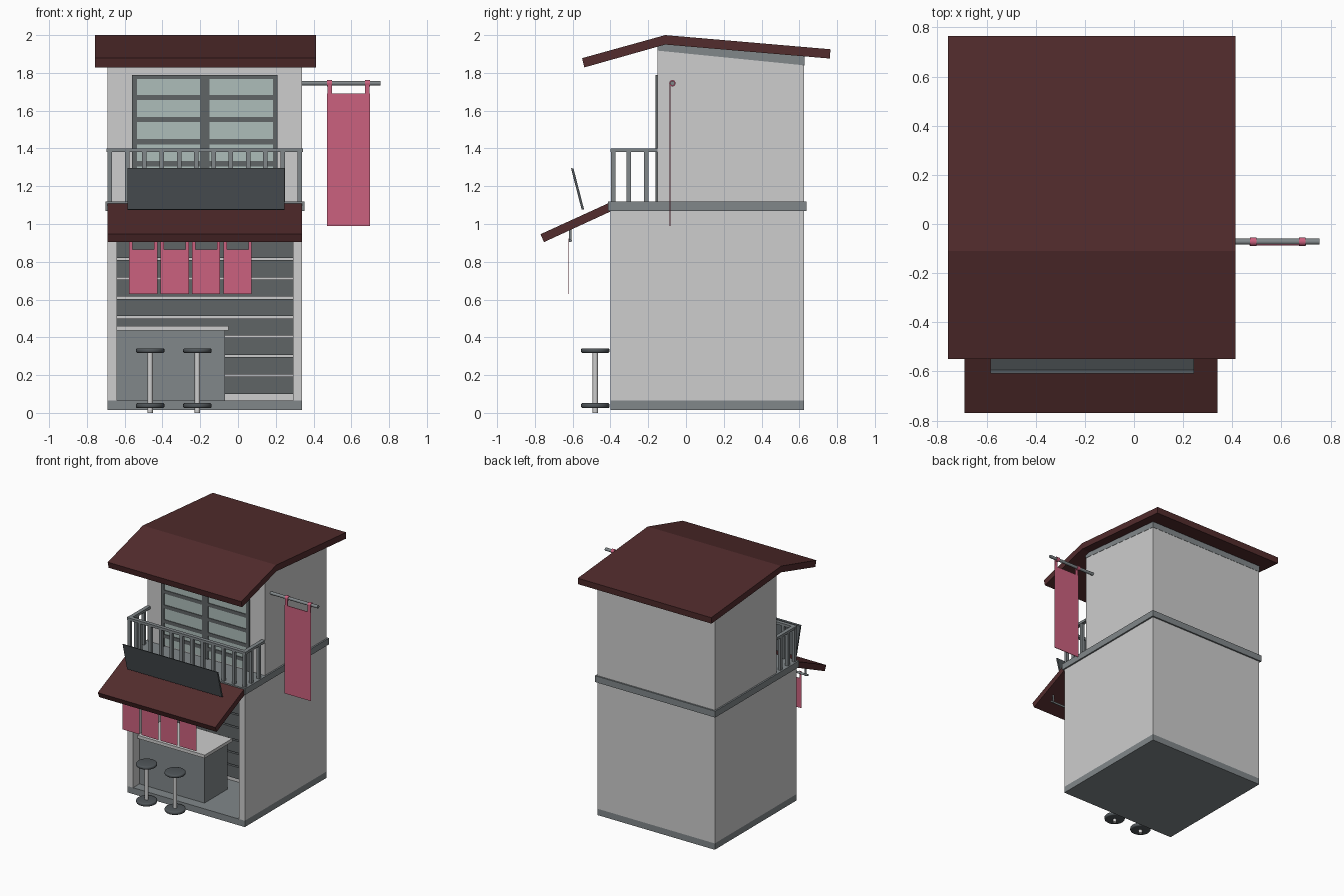
import bpy, bmesh, math
from mathutils import Matrix, Vector

if "Cube" in bpy.data.objects:
    bpy.data.objects.remove(bpy.data.objects["Cube"])


def mat(name, r, g, b):
    m = bpy.data.materials.new(name)
    m.diffuse_color = (r, g, b, 1)
    m.use_nodes = True
    m.node_tree.nodes["Principled BSDF"].inputs["Base Color"].default_value = m.diffuse_color
    return m


WALL = mat("pale plaster", 0.61, 0.61, 0.61)
TRIM = mat("mid grey", 0.22, 0.245, 0.255)
DARK = mat("dark grey", 0.115, 0.128, 0.133)
SIGN = mat("charcoal", 0.08, 0.092, 0.1)
ROOF = mat("maroon", 0.085, 0.025, 0.026)
PINK = mat("pink cloth", 0.6, 0.12, 0.21)
GLASS = mat("pale glass", 0.42, 0.51, 0.49)


def finish(bm, name, material):
    bmesh.ops.recalc_face_normals(bm, faces=bm.faces)
    me = bpy.data.meshes.new(name)
    bm.to_mesh(me)
    bm.free()
    me.materials.append(material)
    ob = bpy.data.objects.new(name, me)
    bpy.context.collection.objects.link(ob)
    return ob


def boxes(name, material, spans):
    """One object made of boxes given as (x0, x1, y0, y1, z0, z1)."""
    bm = bmesh.new()
    for x0, x1, y0, y1, z0, z1 in spans:
        m = (Matrix.Translation(((x0 + x1) / 2, (y0 + y1) / 2, (z0 + z1) / 2))
             @ Matrix.Diagonal((x1 - x0, y1 - y0, z1 - z0, 1)))
        bmesh.ops.create_cube(bm, size=1, matrix=m)
    return finish(bm, name, material)


def prism(name, material, x0, x1, profile):
    """Side profile of (y, z) points extruded along x."""
    bm = bmesh.new()
    f = bm.faces.new([bm.verts.new((x0, y, z)) for y, z in profile])
    r = bmesh.ops.extrude_face_region(bm, geom=[f])
    vs = [v for v in r["geom"] if isinstance(v, bmesh.types.BMVert)]
    bmesh.ops.translate(bm, verts=vs, vec=(x1 - x0, 0, 0))
    return finish(bm, name, material)


def rod(name, material, a, b, radius, bevel=0, sides=24):
    """Round bar or disc between two points."""
    a, b = Vector(a), Vector(b)
    d = b - a
    bm = bmesh.new()
    m = Matrix.Translation((a + b) / 2) @ d.to_track_quat('Z', 'Y').to_matrix().to_4x4()
    bmesh.ops.create_cone(bm, cap_ends=True, segments=sides, radius1=radius,
                          radius2=radius, depth=d.length, matrix=m)
    if bevel:
        rim = [e for e in bm.edges if len(e.link_faces) == 2
               and any(len(f.verts) > 4 for f in e.link_faces)]
        bmesh.ops.bevel(bm, geom=rim, offset=bevel, segments=3, profile=0.5, affect='EDGES')
    ob = finish(bm, name, material)
    bpy.context.view_layer.objects.active = ob
    ob.select_set(True)
    bpy.ops.object.shade_smooth_by_angle(angle=math.radians(40))
    ob.select_set(False)
    return ob


L, R, F, B = -0.69, 0.34, -0.40, 0.625   # house footprint

# Ground floor: slab and open-fronted walls
boxes("base_slab", TRIM, [(L, R, F, B, 0.015, 0.065)])
boxes("ground_walls", WALL, [(L, L + .05, F, B, .065, 1.07), (R - .05, R, F, B, .065, 1.07),
                             (L + .05, R - .05, B - .05, B, .065, 1.07)])
boxes("inner_partition", WALL, [(L + .05, R - .05, .11, .15, .065, 1.07)])
boxes("partition_slats", DARK, [(L + .05, R - .05, .09, .11, z, min(z + .092, 1.07))
                                for z in [0.1 + .103 * k for k in range(10)]])
boxes("floor_band", TRIM, [(L - .012, R + .012, F - .012, B + .012, 1.07, 1.12)])

# Counter
boxes("counter", TRIM, [(-.64, -.07, -.32, -.03, .065, .435)])
boxes("counter_top", WALL, [(-.64, -.05, -.345, 0, .435, .46)])

# Stools
for n, x in enumerate((-.465, -.215), 1):
    rod(f"stool_base_{n}", SIGN, (x, -.48, .025), (x, -.48, .052), .076, .01)
    rod(f"stool_post_{n}", WALL, (x, -.48, 0), (x, -.48, .325), .014)
    rod(f"stool_seat_{n}", SIGN, (x, -.48, .317), (x, -.48, .342), .076, .01)

# Upper floor with sloped top, and the trim band under the roof
UF = -.15
prism("upper_walls", WALL, L, R, [(UF, 1.12), (B, 1.12), (B, 1.84), (UF, 1.918)])
prism("eave_trim", TRIM, L - .002, R + .002,
      [(UF - .002, 1.918), (B + .002, 1.84), (B + .002, 1.892), (-.11, 1.952), (UF - .002, 1.942)])

# Roof
prism("main_roof", ROOF, -.757, .413,
      [(-.55, 1.878), (-.11, 2.0), (.765, 1.925), (.761, 1.876), (-.11, 1.95), (-.538, 1.829)])

# Balcony window: frame bars around glass
boxes("window_glass", GLASS, [(-.55, .20, -.155, -.149, 1.13, 1.78)])
bars = [(-.56, -.535, -.162, -.148, 1.12, 1.79), (-.20, -.15, -.162, -.148, 1.12, 1.79),
        (.185, .21, -.162, -.148, 1.12, 1.79), (-.56, .21, -.162, -.148, 1.767, 1.79)]
bars += [(-.56, .21, -.16, -.148, z - .014, z + .014)
         for z in [1.67 - .117 * k for k in range(5)]]
boxes("window_frame", DARK, bars)

# Balcony railing: top rails and evenly spaced balusters
W = .024
rails = [(L - .005, R + .005, F, F + .03, 1.38, 1.4)]
count = 12
for i in range(count):
    x = L + (R - L - W) * i / (count - 1)
    rails.append((x, x + W, F + .003, F + .003 + W, 1.12, 1.38))
for x in (L, R - W):
    rails.append((x - .003, x + W + .003, F, UF, 1.38, 1.4))
    rails += [(x, x + W, y, y + W, 1.12, 1.38) for y in (-.315, -.222)]
boxes("balcony_railing", TRIM, rails)

# Shop awning and blank sign board
prism("awning", ROOF, L, R, [(-.40, 1.115), (-.77, .946), (-.752, .904), (-.40, 1.066)])
prism("sign_board", SIGN, -.585, .245,
      [(-.553, 1.078), (-.539, 1.075), (-.595, 1.292), (-.609, 1.296)])

# Door curtain: rod, brackets and four cloths hung from straps
CY, CZ = -.612, .912
rod("curtain_rod", TRIM, (-.64, CY, CZ), (.29, CY, CZ), .008, sides=12)
for n, x in enumerate((-.62, .27), 1):
    rod(f"curtain_bracket_{n}", TRIM, (x, CY, CZ - .008), (x, CY, .985), .007, sides=12)
cloth = []
for k in range(4):
    x = -.577 + .1665 * k
    cloth.append((x, x + .15, CY - .012, CY - .009, .63, .865))
    for sx in (x, x + .132):
        cloth.append((sx, sx + .018, CY - .012, CY - .009, .865, .922))
boxes("door_curtain", PINK, cloth)

# Side banner on a pole
rod("banner_pole", TRIM, (R, -.072, 1.745), (.755, -.072, 1.745), .012)
boxes("banner_cloth", PINK, [(.47, .70, -.088, -.083, .99, 1.69)]
      + [(x - .012, x + .012, -.088, -.083, 1.69, 1.75) for x in (.485, .685)])
for n, x in enumerate((.485, .685), 1):
    rod(f"banner_loop_{n}", PINK, (x - .013, -.072, 1.745), (x + .013, -.072, 1.745), .017)
